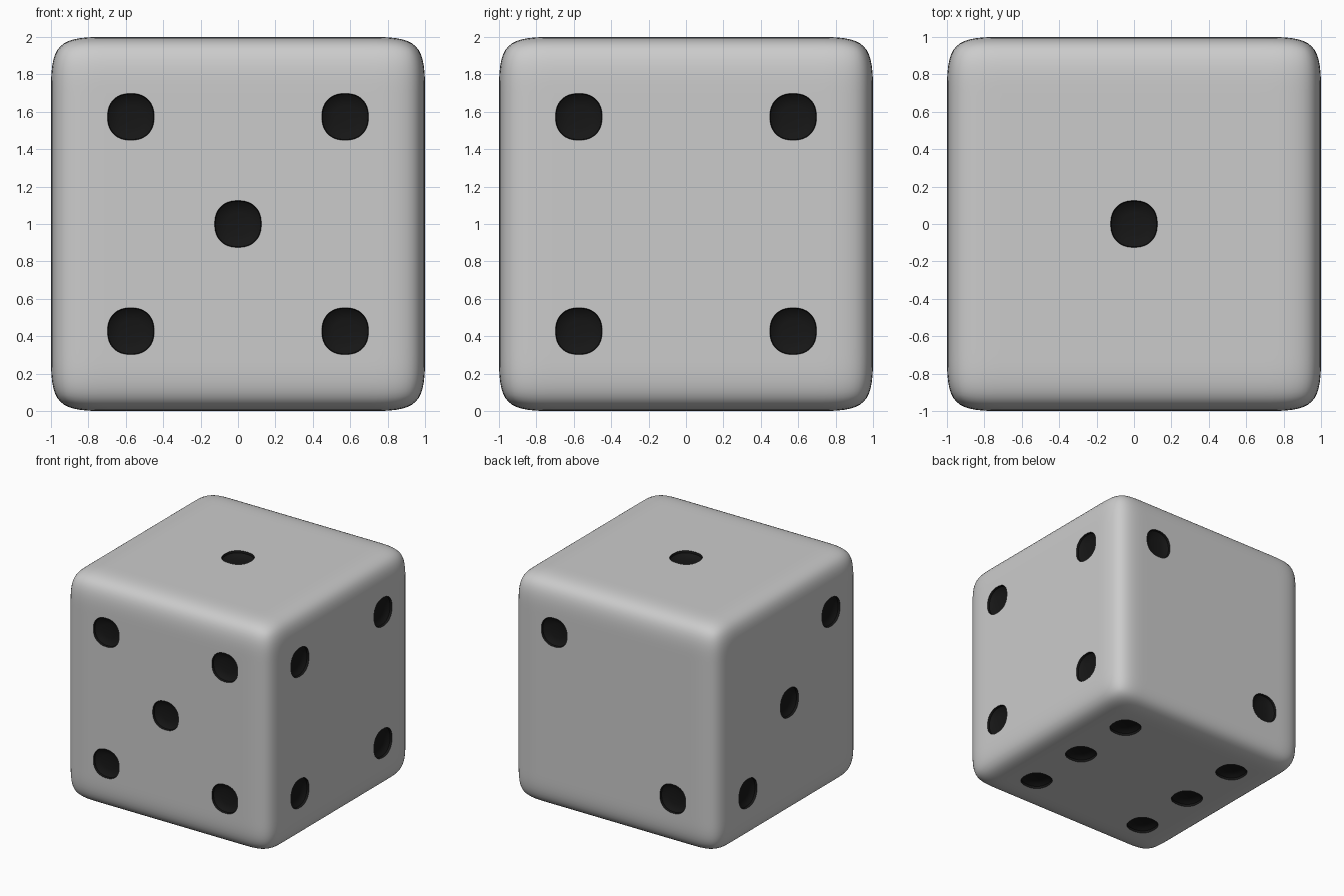
import bpy, bmesh, math
from mathutils import Vector

if "Cube" in bpy.data.objects:
    bpy.data.objects.remove(bpy.data.objects["Cube"])

P = 0.573       # pip offset from face centre
R = 0.125       # pip radius
MID = Vector((0, 0, 1))
X, Y, Z = Vector((1, 0, 0)), Vector((0, 1, 0)), Vector((0, 0, 1))


def new_object(name, bm):
    mesh = bpy.data.meshes.new(name)
    bm.to_mesh(mesh)
    bm.free()
    ob = bpy.data.objects.new(name, mesh)
    bpy.context.collection.objects.link(ob)
    return ob


# Rounded cube: support loops near the edges, softened by subdivision
bm = bmesh.new()
bmesh.ops.create_cube(bm, size=2)
for axis in (X, Y, Z):
    for d in (-0.7, -0.4, 0.4, 0.7):
        bmesh.ops.bisect_plane(bm, geom=bm.verts[:] + bm.edges[:] + bm.faces[:],
                               plane_co=axis * d, plane_no=axis)
bmesh.ops.translate(bm, verts=bm.verts, vec=MID)
body = new_object("die_body", bm)
sub = body.modifiers.new("round", 'SUBSURF')
sub.levels = sub.render_levels = 3

# Pip layouts: face normal, the two in-face axes, pip positions
corners = [(a, b) for a in (-1, 1) for b in (-1, 1)]
faces = [
    (Z, X, Y, [(0, 0)]),                                  # top: one
    (Y, X, Z, [(1, 1), (-1, -1)]),                        # back: two
    (-X, Y, Z, [(-1, 1), (0, 0), (1, -1)]),               # left: three
    (X, Y, Z, corners),                                   # right: four
    (-Y, X, Z, corners + [(0, 0)]),                       # front: five
    (-Z, X, Y, corners + [(1, 0), (-1, 0)]),              # bottom: six
]

# Shallow, slightly squarish bowls used to carve the pips
PROFILE = [(1.05, 0.03), (0.97, -0.018), (0.8, -0.034), (0.5, -0.043)]
N = 40


def squircle(t, e=2 / 2.3):
    c, s = math.cos(t), math.sin(t)
    return math.copysign(abs(c) ** e, c), math.copysign(abs(s) ** e, s)


pips = []
bm = bmesh.new()
for n, u, v, spots in faces:
    for a, b in spots:
        c = MID + n + u * a * P + v * b * P
        pips.append((c, n))
        rings = []
        for r, h in PROFILE:
            ring = []
            for i in range(N):
                p, q = squircle(2 * math.pi * (i + 0.5) / N)
                ring.append(bm.verts.new(c + (u * p + v * q) * R * r + n * h))
            rings.append(ring)
        for lo, hi in zip(rings, rings[1:]):
            for i in range(N):
                j = (i + 1) % N
                bm.faces.new((lo[i], lo[j], hi[j], hi[i]))
        bm.faces.new(rings[0])
        bm.faces.new(rings[-1])
bmesh.ops.recalc_face_normals(bm, faces=bm.faces)
cutter = new_object("pip_cutter", bm)
cutter.hide_render = True

# Carve the pips
cut = body.modifiers.new("pips", 'BOOLEAN')
cut.operation = 'DIFFERENCE'
cut.solver = 'EXACT'
cut.object = cutter
bpy.ops.object.select_all(action='DESELECT')
bpy.context.view_layer.objects.active = body
body.select_set(True)
for name in ("round", "pips"):
    bpy.ops.object.modifier_apply(modifier=name)
bpy.data.objects.remove(cutter)

# Black paint inside the pips
grey = bpy.data.materials.new("die_grey")
black = bpy.data.materials.new("pip_black")
black.diffuse_color = (0.008, 0.008, 0.008, 1)
black.use_nodes = True
black.node_tree.nodes["Principled BSDF"].inputs["Base Color"].default_value = black.diffuse_color
body.data.materials.clear()
body.data.materials.append(grey)
body.data.materials.append(black)
for f in body.data.polygons:
    f.material_index = int(any((f.center - c).length < 0.14 and (f.center - c).dot(n) < -0.002
                               for c, n in pips))

bpy.ops.object.shade_smooth_by_angle(angle=math.radians(35))
